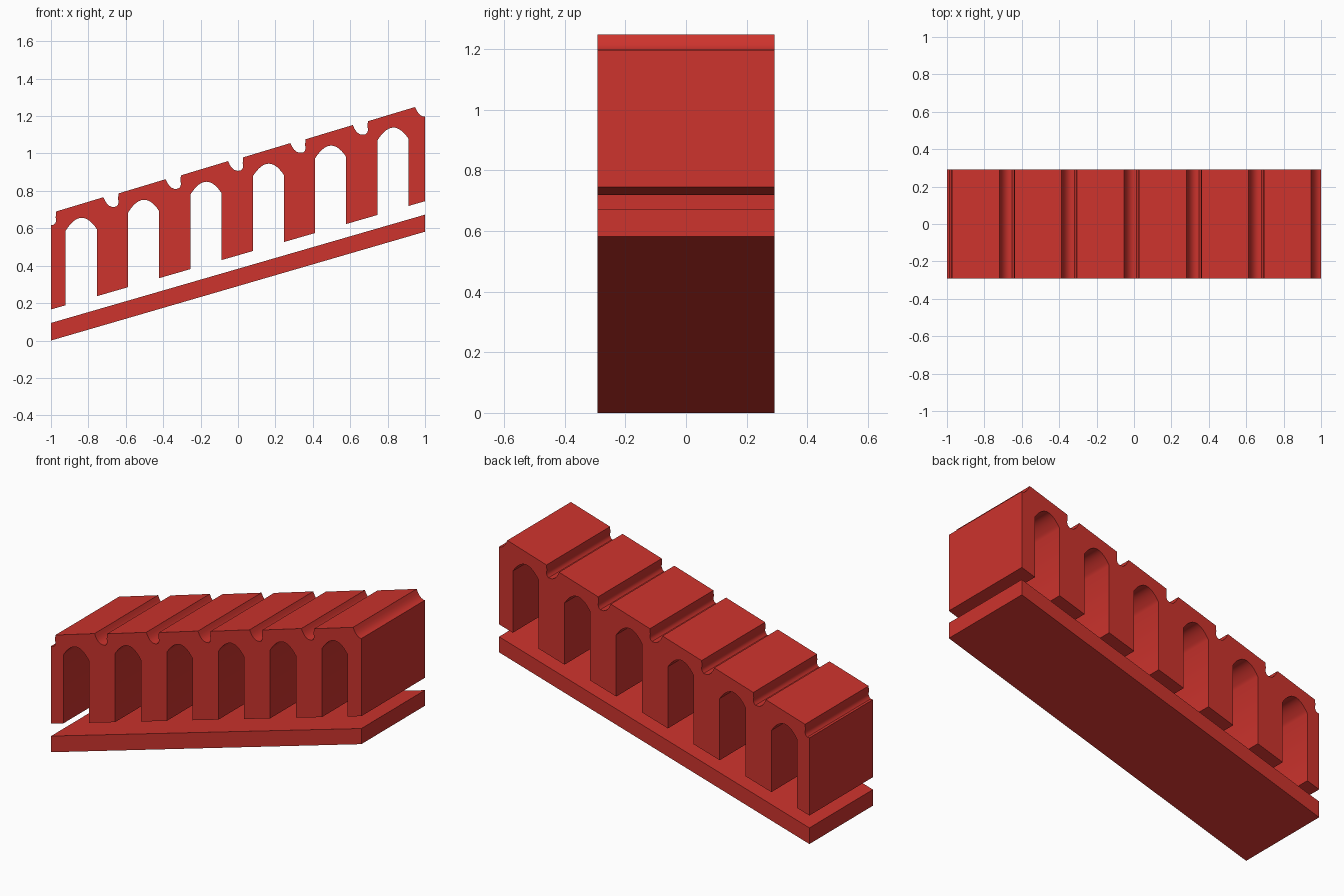
import bpy
import bmesh

cube = bpy.data.objects.get("Cube")
if cube:
    bpy.data.objects.remove(cube, do_unlink=True)

SLOPE = 0.2895
BAYS = 6
PITCH = 2 / BAYS
HALF_DEPTH = 0.2925

red = bpy.data.materials.new("brick red")
red.use_nodes = True
colour = (0.61, 0.033, 0.026, 1)
red.diffuse_color = colour
red.node_tree.nodes["Principled BSDF"].inputs["Base Color"].default_value = colour


def extrude_profile(name, outline):
    """Extrude an x-z outline through the full depth."""
    bm = bmesh.new()
    face = bm.faces.new([bm.verts.new((x, -HALF_DEPTH, z)) for x, z in outline])
    ext = bmesh.ops.extrude_face_region(bm, geom=[face])
    verts = [v for v in ext["geom"] if isinstance(v, bmesh.types.BMVert)]
    bmesh.ops.translate(bm, verts=verts, vec=(0, 2 * HALF_DEPTH, 0))
    bmesh.ops.recalc_face_normals(bm, faces=bm.faces)
    mesh = bpy.data.meshes.new(name)
    bm.to_mesh(mesh)
    bm.free()
    mesh.materials.append(red)
    obj = bpy.data.objects.new(name, mesh)
    bpy.context.scene.collection.objects.link(obj)
    bpy.ops.object.select_all(action="DESELECT")
    obj.select_set(True)
    bpy.context.view_layer.objects.active = obj
    bpy.ops.object.shade_smooth_by_angle(angle=0.6)
    return obj


def bay_points(points, bay):
    """Move first-bay points (x from the left end, z) along the slope."""
    return [(x - 1 + bay * PITCH, z + bay * PITCH * SLOPE) for x, z in points]


# Sloping base slab
rise = 2 * SLOPE
extrude_profile("base_slab", [(-1, 0), (1, rise + 0.003), (1, rise + 0.094), (-1, 0.094)])

# Arched opening of one bay, open at the bottom
MID, HALF, STEPS = 0.162, 0.083, 14
arch = [(MID - HALF, 0.166 + SLOPE * (MID - HALF))]
for i in range(STEPS + 1):
    t = 2 * i / STEPS - 1
    arch.append((MID + HALF * t, 0.656 - 0.064 * t * t + 0.004 * t))
arch.append((MID + HALF, 0.166 + SLOPE * (MID + HALF)))

# Top of one bay, from mid-groove to mid-groove
top = [(0, 0.618), (0.014, 0.619), (0.023, 0.627), (0.028, 0.640),
       (0.028, 0.650), (0.025, 0.658), (0.028, 0.690), (0.280, 0.766),
       (0.289, 0.747), (0.299, 0.732), (0.312, 0.720), (0.325, 0.715)]

# Arcade wall: underside and arches left to right, then the grooved top back
outline = [(-1, 0.166)]
for bay in range(BAYS):
    outline += bay_points(arch, bay)
outline.append((1, 0.166 + rise))
outline.append((1, 0.618 + rise))
for bay in reversed(range(BAYS)):
    outline += reversed(bay_points(top, bay))
extrude_profile("arcade_wall", outline)
